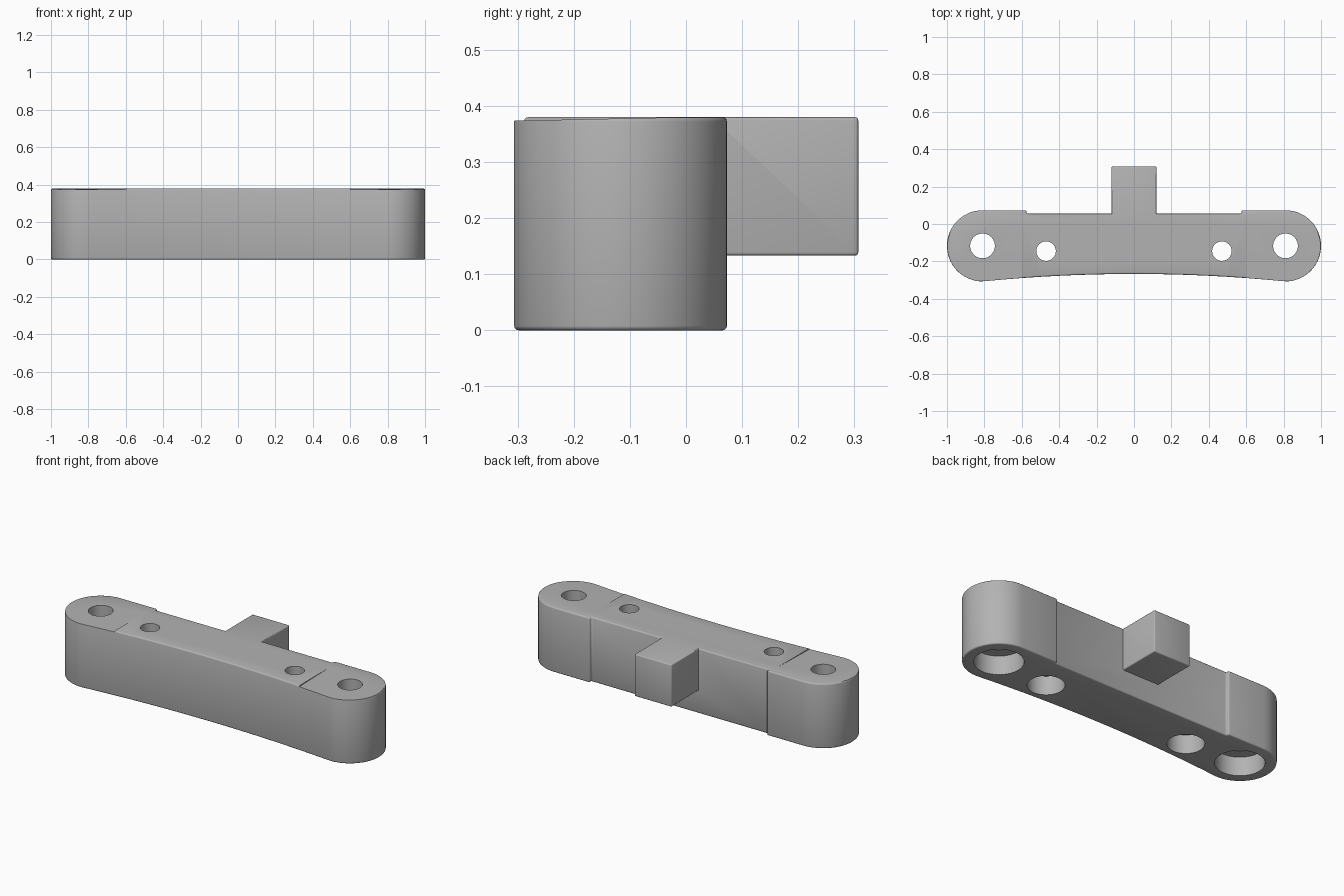
import bpy, bmesh
from math import cos, sin, radians

if "Cube" in bpy.data.objects:
    bpy.data.objects.remove(bpy.data.objects["Cube"])

TOP = 0.38
END_X, END_Y, END_R = 0.81, -0.117, 0.19

grey = bpy.data.materials.new("plain grey")
grey.use_nodes = True
grey.diffuse_color = (0.45, 0.45, 0.45, 1)
grey.node_tree.nodes["Principled BSDF"].inputs["Base Color"].default_value = (0.45, 0.45, 0.45, 1)


def prism(name, outline, axis, start, end):
    """Extrude a 2D outline along x or z."""
    bm = bmesh.new()
    place = (lambda a, b: (start, a, b)) if axis == "x" else (lambda a, b: (a, b, start))
    face = bm.faces.new([bm.verts.new(place(a, b)) for a, b in outline])
    moved = bmesh.ops.extrude_face_region(bm, geom=[face])["geom"]
    shift = (end - start, 0, 0) if axis == "x" else (0, 0, end - start)
    bmesh.ops.translate(bm, vec=shift, verts=[g for g in moved if isinstance(g, bmesh.types.BMVert)])
    bmesh.ops.recalc_face_normals(bm, faces=bm.faces)
    mesh = bpy.data.meshes.new(name)
    bm.to_mesh(mesh)
    bm.free()
    mesh.materials.append(grey)
    obj = bpy.data.objects.new(name, mesh)
    bpy.context.collection.objects.link(obj)
    return obj


def activate(obj):
    bpy.ops.object.select_all(action="DESELECT")
    obj.select_set(True)
    bpy.context.view_layer.objects.active = obj


def round_edges(obj, width):
    mod = obj.modifiers.new("rounded edges", "BEVEL")
    mod.width, mod.segments = width, 3
    mod.limit_method, mod.angle_limit = "ANGLE", radians(40)
    activate(obj)
    bpy.ops.object.modifier_apply(modifier=mod.name)


def combine(target, tool, operation):
    mod = target.modifiers.new("combine", "BOOLEAN")
    mod.operation, mod.object, mod.solver = operation, tool, "EXACT"
    activate(target)
    bpy.ops.object.modifier_apply(modifier=mod.name)
    bpy.data.objects.remove(tool)


def circle(x, y, r, count=48):
    return [(x + r * cos(radians(360 * i / count)), y + r * sin(radians(360 * i / count)))
            for i in range(count)]


# Bar outline: gently hollow front, round ends, shallow recess along the back
front = [(x, -0.267 - 0.04 * (x / END_X) ** 2) for x in (i * 0.1 for i in range(9))]
arc = [(END_X + END_R * cos(radians(a)), END_Y + END_R * sin(radians(a))) for a in range(-85, 91, 5)]
half = front + arc + [(0.575, END_Y + END_R), (0.575, 0.055)]
outline = half + [(-x, y) for x, y in reversed(half[1:])]
bar = prism("mounting_bar", outline, "z", 0, TOP)
round_edges(bar, 0.008)

# Square tab on the back
tab = prism("back_tab", [(-0.12, 0), (0.12, 0), (0.12, 0.307), (-0.12, 0.307)], "z", 0.133, TOP)
round_edges(tab, 0.006)
combine(bar, tab, "UNION")

for side in (-1, 1):
    # End tops slope down slightly toward the front
    slope = [(0, TOP), (-0.4, TOP - 0.0085), (-0.4, 0.5), (0, 0.5)]
    combine(bar, prism("slope_cutter", slope, "x", side * 0.6, side * 1.1), "DIFFERENCE")
    # Through holes with wider counterbores underneath
    for x, y, hole, bore in ((END_X, END_Y, 0.066, 0.13), (0.47, -0.145, 0.052, 0.098)):
        combine(bar, prism("hole_cutter", circle(side * x, y, hole), "z", -0.1, 0.5), "DIFFERENCE")
        combine(bar, prism("bore_cutter", circle(side * x, y, bore), "z", -0.1, 0.11), "DIFFERENCE")

activate(bar)
bpy.ops.object.shade_smooth_by_angle(angle=radians(35))
